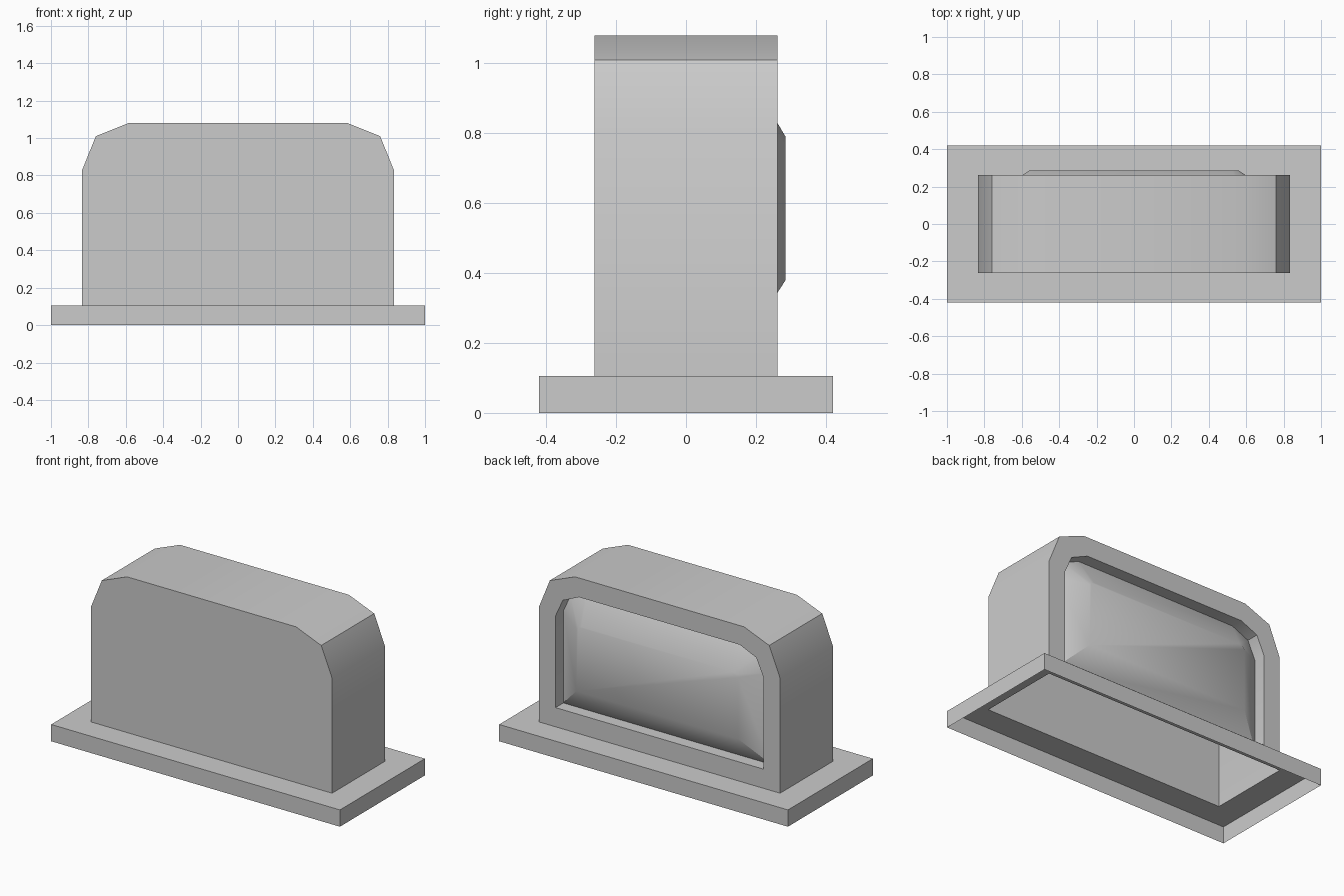
import bpy
import bmesh
import math

cube = bpy.data.objects.get("Cube")
if cube:
    bpy.data.objects.remove(cube, do_unlink=True)

GREY = (0.6, 0.6, 0.6, 1.0)
grey = bpy.data.materials.new("plain grey")
grey.use_nodes = True
grey.diffuse_color = GREY
grey.node_tree.nodes["Principled BSDF"].inputs["Base Color"].default_value = GREY


def loft(name, rings, cap_first=False, cap_last=False, skip_floor=None):
    """Skin matching point rings; optionally leave the face lying at height skip_floor open."""
    bm = bmesh.new()
    loops = [[bm.verts.new(p) for p in ring] for ring in rings]
    for a, b in zip(loops, loops[1:]):
        n = len(a)
        for i in range(n):
            j = (i + 1) % n
            bm.faces.new((a[i], a[j], b[j], b[i]))
    if cap_first:
        bm.faces.new(loops[0][::-1])
    if cap_last:
        bm.faces.new(loops[-1])
    if skip_floor is not None:
        floor = [f for f in bm.faces
                 if all(abs(v.co.z - skip_floor) < 1e-4 for v in f.verts)]
        bmesh.ops.delete(bm, geom=floor, context='FACES')
    mesh = bpy.data.meshes.new(name)
    bm.to_mesh(mesh)
    bm.free()
    mesh.materials.append(grey)
    obj = bpy.data.objects.new(name, mesh)
    bpy.context.collection.objects.link(obj)
    bpy.ops.object.select_all(action='DESELECT')
    obj.select_set(True)
    bpy.context.view_layer.objects.active = obj
    bpy.ops.object.shade_smooth_by_angle(angle=math.radians(40))
    return obj


def rect(x, y, z):
    return [(-x, -y, z), (x, -y, z), (x, y, z), (-x, y, z)]


def outline(half, y):
    """Mirror a right-hand (x, z) profile into a closed ring at depth y."""
    pts = half + [(-x, z) for x, z in reversed(half)]
    return [(x, y, z) for x, z in reversed(pts)]


BASE_TOP = 0.105
FACE = 0.262    # half depth of the housing
RECESS = 0.185  # depth position of the recess floor
BULGE = 0.285   # outermost plane of the panel

housing = [(0.835, BASE_TOP), (0.835, 0.825), (0.76, 1.01), (0.585, 1.08)]
opening = [(0.72, 0.225), (0.72, 0.80), (0.67, 0.91), (0.557, 0.96)]
crown = [(0.56, 0.38), (0.56, 0.765), (0.547, 0.782), (0.525, 0.79)]

# Open-bottomed base tray with a hole under the housing
loft("base_plate", [rect(1, 0.42, 0), rect(1, 0.42, BASE_TOP),
                    rect(0.835, FACE, BASE_TOP)])

# Hollow housing with a framed recess in its back
loft("housing", [outline(housing, -FACE), outline(housing, FACE),
                 outline(opening, FACE), outline(opening, RECESS)],
     cap_first=True, skip_floor=BASE_TOP)

# Softly bulging panel filling the recess
loft("bulging_panel", [outline(opening, RECESS), outline(crown, BULGE)], cap_last=True)
